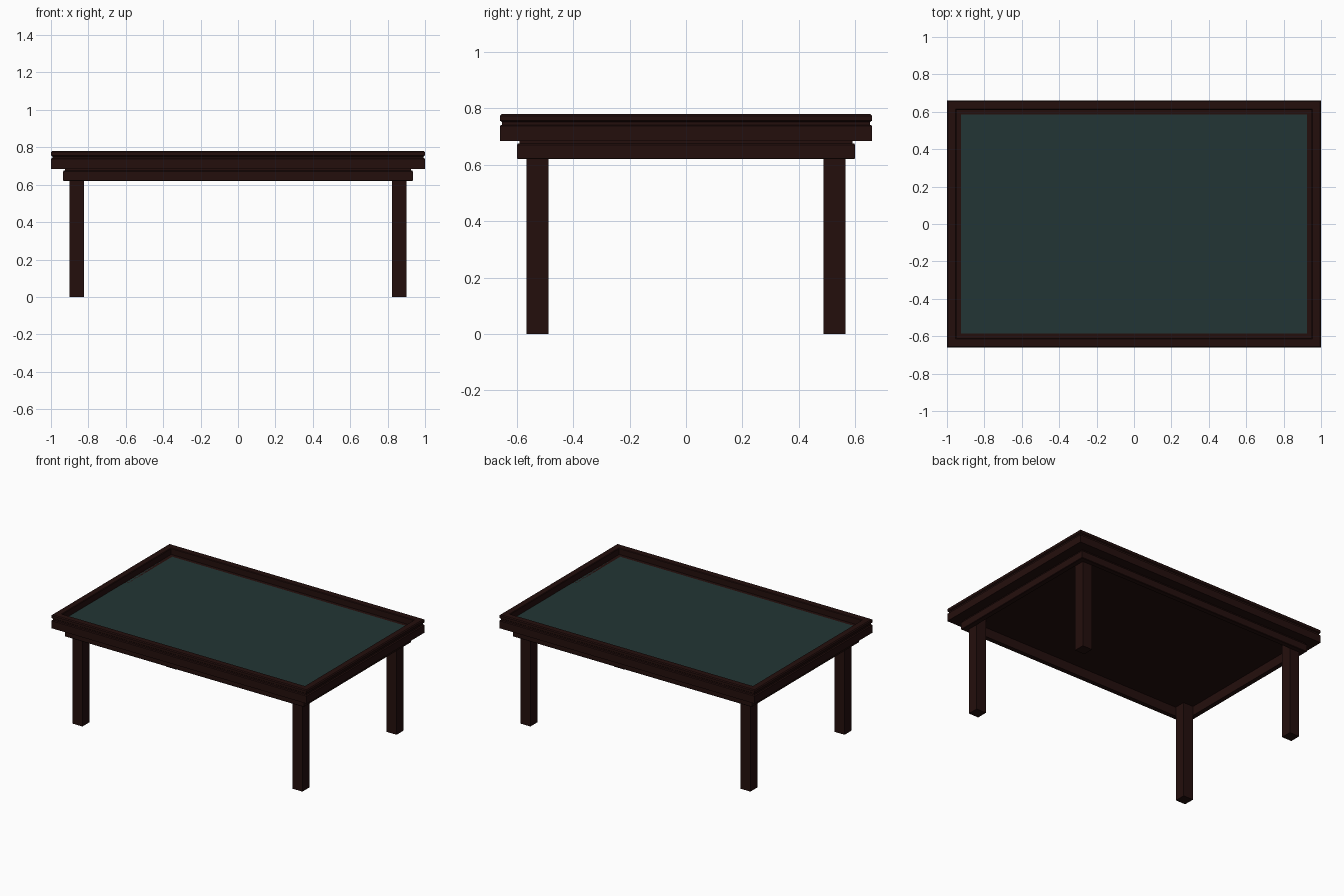
import bpy, bmesh

if "Cube" in bpy.data.objects:
    bpy.data.objects.remove(bpy.data.objects["Cube"])

def material(name, rgb):
    m = bpy.data.materials.new(name)
    m.diffuse_color = (*rgb, 1)
    m.use_nodes = True
    m.node_tree.nodes["Principled BSDF"].inputs["Base Color"].default_value = m.diffuse_color
    return m

wood = material("dark brown wood", (0.0175, 0.0046, 0.0039))
felt = material("dark green felt", (0.0165, 0.036, 0.0345))

def make(name, bm, mats):
    bmesh.ops.recalc_face_normals(bm, faces=bm.faces)
    me = bpy.data.meshes.new(name)
    bm.to_mesh(me)
    bm.free()
    for m in mats:
        me.materials.append(m)
    ob = bpy.data.objects.new(name, me)
    bpy.context.collection.objects.link(ob)
    return ob

def frame(name, hx, hy, profile):
    """Sweep a closed (inset, z) profile around a mitred rectangle."""
    bm = bmesh.new()
    rings = [[bm.verts.new((sx * (hx - i), sy * (hy - i), z)) for i, z in profile]
             for sx, sy in ((-1, -1), (1, -1), (1, 1), (-1, 1))]
    n = len(profile)
    for a in range(4):
        r, s = rings[a], rings[(a + 1) % 4]
        for k in range(n):
            j = (k + 1) % n
            bm.faces.new((r[k], s[k], s[j], r[j]))
    return make(name, bm, [wood])

def box(name, x0, x1, y0, y1, z0, z1, mats):
    bm = bmesh.new()
    bmesh.ops.create_cube(bm, size=1)
    for v in bm.verts:
        v.co = (x1 if v.co.x > 0 else x0,
                y1 if v.co.y > 0 else y0,
                z1 if v.co.z > 0 else z0)
    return make(name, bm, mats)

# Table rim: softened top edge, thin groove, square lower band
frame("table_rim", 1.0, 0.66, [
    (0, 0.685), (0, 0.738), (0.007, 0.742), (0.007, 0.752), (0, 0.757),
    (0, 0.774), (0.006, 0.78), (0.046, 0.78), (0.05, 0.776), (0.05, 0.735),
    (0.075, 0.735), (0.075, 0.685)])

# Apron: hollow frame under the rim with a small step at the top
frame("apron", 0.935, 0.60, [
    (0.003, 0.62), (0, 0.623), (0, 0.671), (0.003, 0.675), (0.009, 0.675),
    (0.009, 0.685), (0.035, 0.685), (0.035, 0.62)])

# Playing surface: felt on top, wood beneath
top = box("playing_surface", -0.95, 0.95, -0.61, 0.61, 0.686, 0.735, [wood, felt])
for p in top.data.polygons:
    p.material_index = 1 if p.normal.z > 0.5 else 0

# Legs set inside the apron corners
leg = box("legs", 0.823, 0.90, 0.488, 0.565, 0, 0.686, [wood])
mirror = leg.modifiers.new("mirror", 'MIRROR')
mirror.use_axis = (True, True, False)
